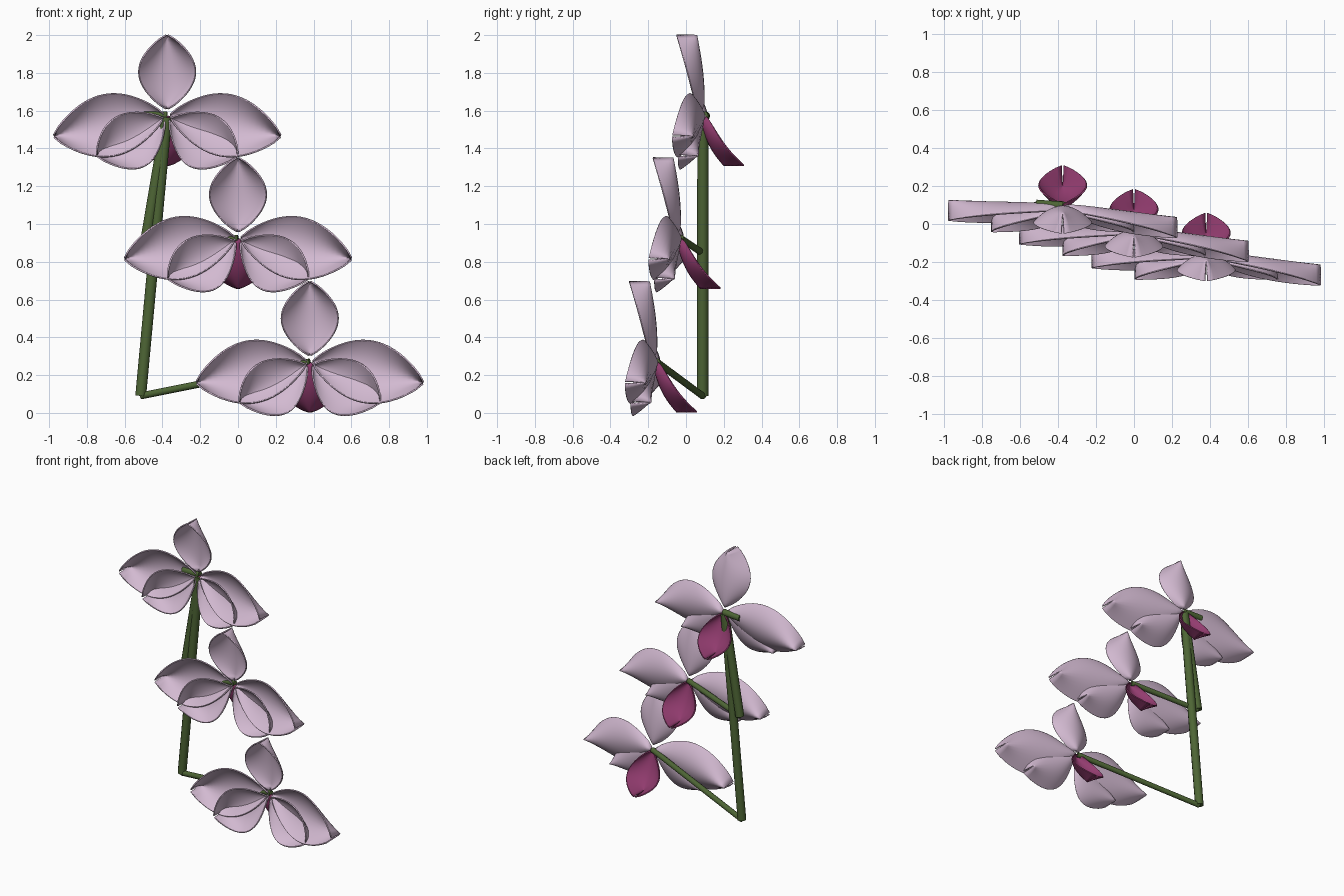
import bpy, bmesh, math
from mathutils import Vector, Matrix

cube = bpy.data.objects.get("Cube")
if cube:
    bpy.data.objects.remove(cube, do_unlink=True)


def material(name, rgb):
    m = bpy.data.materials.new(name)
    m.use_nodes = True
    m.diffuse_color = (*rgb, 1)
    bsdf = next(n for n in m.node_tree.nodes if n.type == 'BSDF_PRINCIPLED')
    bsdf.inputs["Base Color"].default_value = (*rgb, 1)
    bsdf.inputs["Roughness"].default_value = 0.7
    return m


PALE = material("pale_lilac", (0.65, 0.49, 0.64))
MAGENTA = material("deep_magenta", (0.29, 0.045, 0.16))
GREEN = material("stem_green", (0.075, 0.13, 0.035))

RINGS, COLUMNS = 20, 16


def petal(name, base, tip, half_width, across, mat, centre, bend=(0, 0, 0), keel=1):
    """Thin cupped petal: rims on one side, keel on the other, folded shut at the tip."""
    base, tip, across, bend = map(Vector, (base, tip, across, bend))
    across.normalize()
    bm = bmesh.new()
    rows = []
    for i in range(RINGS + 1):
        u = i / RINGS
        swell = max(math.sin(math.pi * u), 0)
        mid = base.lerp(tip, u) + bend * swell
        a = 0.006 + half_width * swell ** 0.8
        b = 0.01 + 0.043 * u ** 0.5
        row = []
        for k in range(COLUMNS + 1):
            t = math.pi * (k / COLUMNS - 0.5)
            s = math.sin(t)
            cup = Vector((0, keel * b * (1 - 2 * s * s), 0))
            row.append(bm.verts.new(mid + across * a * s + cup))
        rows.append(row)
    for r, q in zip(rows, rows[1:]):
        for k in range(COLUMNS):
            bm.faces.new((r[k], r[k + 1], q[k + 1], q[k]))
    bmesh.ops.recalc_face_normals(bm, faces=bm.faces)
    bm.transform(Matrix.Translation(centre))
    me = bpy.data.meshes.new(name)
    bm.to_mesh(me)
    bm.free()
    me.materials.append(mat)
    ob = bpy.data.objects.new(name, me)
    bpy.context.collection.objects.link(ob)
    bpy.ops.object.select_all(action='DESELECT')
    ob.select_set(True)
    bpy.context.view_layer.objects.active = ob
    bpy.ops.object.shade_smooth_by_angle(angle=math.radians(50))
    shell = ob.modifiers.new("thickness", 'SOLIDIFY')
    shell.thickness = 0.008
    shell.offset = 0


def flower(label, centre):
    petal(label + "_top_petal", (0, -0.02, 0.035), (0, -0.093, 0.425), 0.145,
          (1, 0, 0), PALE, centre, bend=(0, 0.008, 0))
    # the left wing leans further forward than the right one
    for side, s, tip_y in (("left", 1, -0.115), ("right", -1, -0.025)):
        petal(f"{label}_{side}_wing_petal", (s * 0.015, -0.01, 0), (s * 0.6, tip_y, -0.11),
              0.16, (s * 0.17, 0.12, 1), PALE, centre, bend=(0, -0.005, 0.003))
        petal(f"{label}_{side}_lower_petal", (s * 0.015, -0.02, -0.02), (s * 0.37, -0.085, -0.215),
              0.145, (s * 0.5, 0.06, 0.85), PALE, centre, bend=(0, -0.012, -0.02))
    # tongue sweeping down behind the bloom
    petal(label + "_lip", (0, 0, -0.005), (0, 0.16, -0.265), 0.12,
          (1, 0, 0), MAGENTA, centre, bend=(0, -0.01, -0.02), keel=-1)


def tube(name, start, end, radius):
    cu = bpy.data.curves.new(name, 'CURVE')
    cu.dimensions = '3D'
    cu.bevel_depth = radius
    cu.bevel_resolution = 3
    cu.use_fill_caps = True
    sp = cu.splines.new('POLY')
    sp.points.add(1)
    for p, co in zip(sp.points, (start, end)):
        p.co = (*co, 1)
    cu.materials.append(GREEN)
    bpy.context.collection.objects.link(bpy.data.objects.new(name, cu))


# Three blooms stepping down, each on its own branch from the shared stem top
stem_top = (-0.378, 0.09, 1.565)
blooms = {
    "upper": ((-0.375, 0.095, 1.575), (-0.515, 0.105, 1.572), 0.023),
    "middle": ((0, -0.03, 0.925), (-0.5, 0.09, 0.845), 0.019),
    "lower": ((0.38, -0.155, 0.27), (-0.515, 0.088, 0.09), 0.019),
}
for label, (centre, joint, radius) in blooms.items():
    flower(label, centre)
    tube(label + "_branch", joint, centre, radius)
    if label != "upper":
        tube(label + "_stem", joint, stem_top, 0.03)
